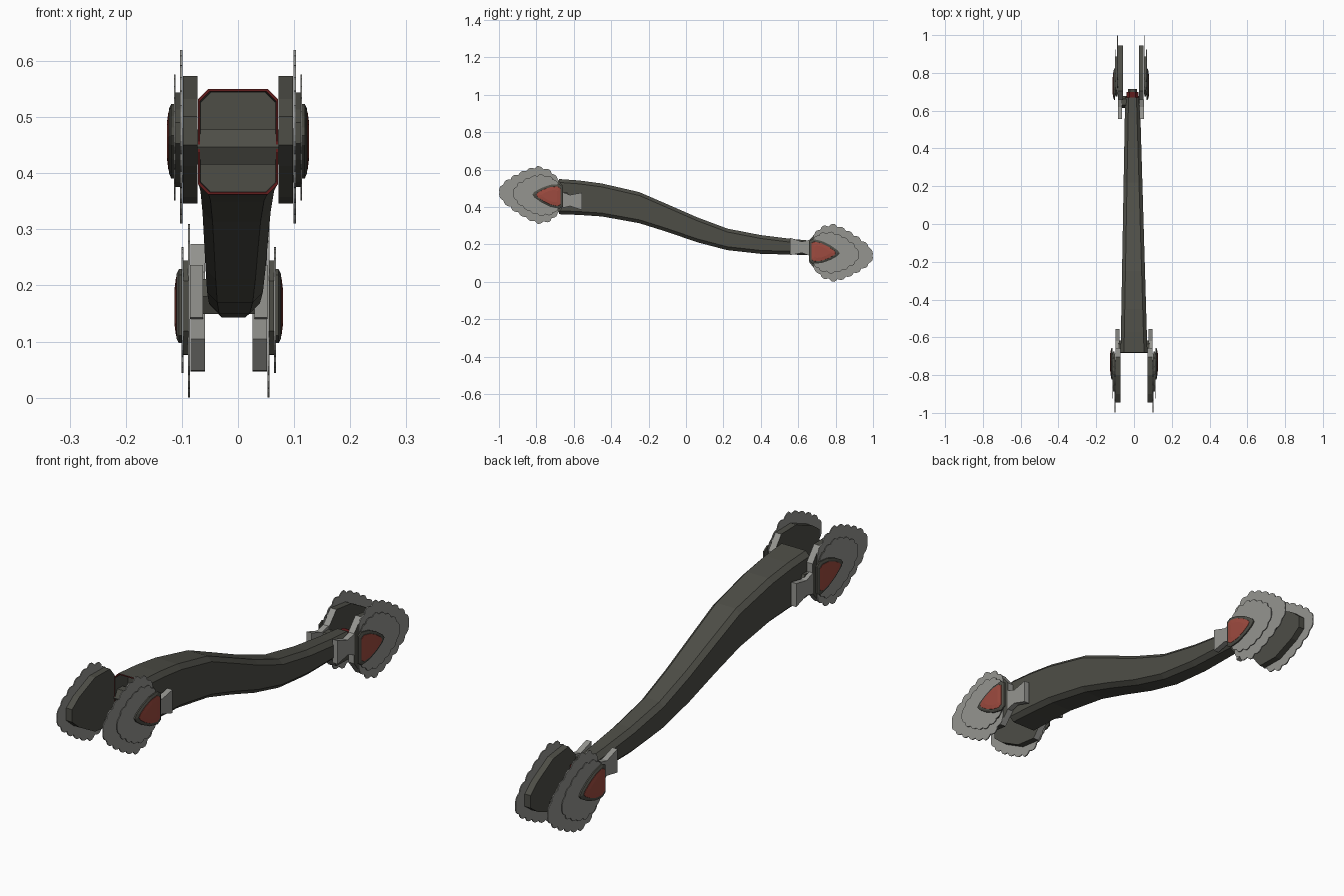
import bpy, bmesh, math

cube = bpy.data.objects.get("Cube")
if cube:
    bpy.data.objects.remove(cube, do_unlink=True)


def material(name, rgb):
    m = bpy.data.materials.new(name)
    m.use_nodes = True
    m.diffuse_color = (*rgb, 1)
    m.node_tree.nodes["Principled BSDF"].inputs["Base Color"].default_value = (*rgb, 1)
    return m


DARK = material("dark olive grey", (0.075, 0.075, 0.062))
GREY = material("light grey", (0.30, 0.30, 0.28))
RED = material("red", (0.34, 0.07, 0.05))
RIM = material("deep red", (0.12, 0.012, 0.012))


def finish(name, bm, *mats):
    bmesh.ops.recalc_face_normals(bm, faces=bm.faces)
    me = bpy.data.meshes.new(name)
    bm.to_mesh(me)
    bm.free()
    ob = bpy.data.objects.new(name, me)
    bpy.context.collection.objects.link(ob)
    for m in mats:
        me.materials.append(m)
    return ob


def loft(bm, rings):
    """Skin equal rings of points and cap both ends; returns bands of faces."""
    vs = [[bm.verts.new(p) for p in r] for r in rings]
    n = len(vs[0])
    bands = [[bm.faces.new((a[i], a[(i + 1) % n], b[(i + 1) % n], b[i])) for i in range(n)]
             for a, b in zip(vs, vs[1:])]
    bm.faces.new(vs[0])
    bm.faces.new(vs[-1])
    return bands


def mirrored(half):
    """Close a half outline (u, v) by mirroring it in v."""
    return half + [(u, -v) for u, v in reversed(half) if v > 0]


def scaled(outline, s, pivot=0.72):
    return [(pivot + (u - pivot) * s, v * s) for u, v in outline]


def scalloped(half, lobes, bump, steps=5):
    """Turn a half leaf into a row of rounded lobes."""
    lengths = [math.dist(a, b) for a, b in zip(half, half[1:])]
    total, out = sum(lengths), []
    for k in range(lobes * steps):
        d = total * k / (lobes * steps)
        i = 0
        while d > lengths[i] and i < len(lengths) - 1:
            d -= lengths[i]
            i += 1
        (u0, v0), (u1, v1) = half[i], half[i + 1]
        t, L = d / lengths[i], lengths[i]
        b = bump * math.sin(math.pi * (k % steps) / steps)
        out.append((u0 + (u1 - u0) * t - (v1 - v0) / L * b,
                    v0 + (v1 - v0) * t + (u1 - u0) / L * b))
    return mirrored(out + [half[-1]])


# Arm: chamfered section swept along an S curve: y, bottom z, top z
STATIONS = [(-0.68, 0.362, 0.55), (-0.57, 0.358, 0.542), (-0.45, 0.35, 0.526), (-0.25, 0.314, 0.48),
            (-0.1, 0.267, 0.415), (0.06, 0.212, 0.345), (0.22, 0.17, 0.285), (0.4, 0.15, 0.25),
            (0.56, 0.146, 0.23), (0.67, 0.143, 0.22)]


def section(y, lo, hi, s=1.0, y_at=None):
    t = (y + 0.68) / 1.35
    w, cx, mid, h = (0.071 - 0.032 * t) * s, -0.008 * t, (lo + hi) / 2, (hi - lo) / 2 * s
    c = 0.018 * s
    half = [(w - c, h), (w, h - c), (w, c - h), (w - c, -h)]
    pts = half + [(-x, z) for x, z in reversed(half)]
    return [(cx + x, y if y_at is None else y_at, mid + z) for x, z in pts]


first, last = STATIONS[0], STATIONS[-1]
rings = [section(*first, 0.93, -0.6), section(*first, 0.95)]
rings += [section(*s) for s in STATIONS]
rings += [section(*last, 0.88)]
bm = bmesh.new()
bands = loft(bm, rings)
for f in bands[1]:
    f.material_index = 1
finish("curved_arm", bm, DARK, RIM)

# Stepped cap at the thin end
bm = bmesh.new()
bands = loft(bm, [section(*last, 0.8), section(*last, 0.8, 0.7),
                  section(*last, 0.6, 0.7), section(*last, 0.6, 0.715)])
for f in bands[-1]:
    f.material_index = 1
finish("arm_end_cap", bm, RIM, DARK)

# Outlines of the end pods: u runs outward along the arm, v across it
SLAB = mirrored([(0.66, 0.06), (0.705, 0.113), (0.80, 0.108), (0.90, 0.06), (0.945, 0.025)])
LEAF = scalloped([(0.685, 0.085), (0.73, 0.13), (0.79, 0.146), (0.85, 0.125),
                  (0.92, 0.085), (0.975, 0.045), (0.998, 0.0)], 8, 0.01)
INNER_LEAF = scalloped([(0.68, 0.06), (0.72, 0.095), (0.78, 0.105), (0.84, 0.085),
                        (0.90, 0.045), (0.925, 0.0)], 7, 0.008)
GEM = mirrored([(0.668, 0.045), (0.685, 0.055), (0.725, 0.049), (0.765, 0.032),
                (0.795, 0.013), (0.805, 0.0)])
LINK = mirrored([(0.555, 0.047), (0.62, 0.03), (0.66, 0.042)])


def build_pod(end, side, label):
    front = end == "front"
    inset, cx = (0, 0) if front else (0.03, -0.0165)

    def place(x, u, v):
        z = 0.462 + v + 0.07 * (u - 0.75)
        px = cx + side * (x - inset)
        return (px, -u, z) if front else (px, u, 0.62 - z)

    def plate(part, layers, mat, base_mat=None):
        bm = bmesh.new()
        bands = loft(bm, [[place(x, u, v) for u, v in o] for x, o in layers])
        if base_mat:
            # faces turned toward the arm take the second colour
            for band in bands:
                for f in band:
                    if abs(f.calc_center_median().y) < 0.69:
                        f.material_index = 1
        finish(f"{end}_{label}_{part}", bm, mat, *([base_mat] if base_mat else []))

    plate("slab", [(0.072, SLAB), (0.098, SLAB)], DARK, GREY)
    plate("scalloped_plate", [(0.099, LEAF), (0.103, LEAF)], GREY)
    core = scaled(SLAB, 0.74)
    plate("spacer", [(0.102, core), (0.111, core)], DARK)
    plate("small_scalloped_plate", [(0.111, INNER_LEAF), (0.114, INNER_LEAF)], GREY)
    plate("gem_frame", [(0.113, scaled(GEM, 1.2)), (0.119, scaled(GEM, 1.2)),
                        (0.123, scaled(GEM, 1.05))], DARK)
    plate("gem", [(0.121, scaled(GEM, 0.98)), (0.124, scaled(GEM, 0.95)),
                  (0.1265, scaled(GEM, 0.6))], RED)
    link = [(u, v - 0.018) for u, v in LINK]
    plate("link_plate", [(0.076, link), (0.099, link)], GREY)


def build_crossbar(end):
    # Six-sided bar joining the two pods through the arm
    front = end == "front"
    y, z, cx, w = (-0.65, 0.447, 0, 0.082) if front else (0.645, 0.18, -0.0165, 0.06)
    ring = [(0.032 * math.cos(a * math.pi / 3), 0.036 * math.sin(a * math.pi / 3)) for a in range(6)]
    bm = bmesh.new()
    loft(bm, [[(cx + x, y + p, z + q) for p, q in ring] for x in (-w, w)])
    finish(f"{end}_crossbar", bm, DARK)


for end in ("front", "back"):
    build_crossbar(end)
    for side, label in ((1, "left"), (-1, "right")):
        build_pod(end, side, label)
